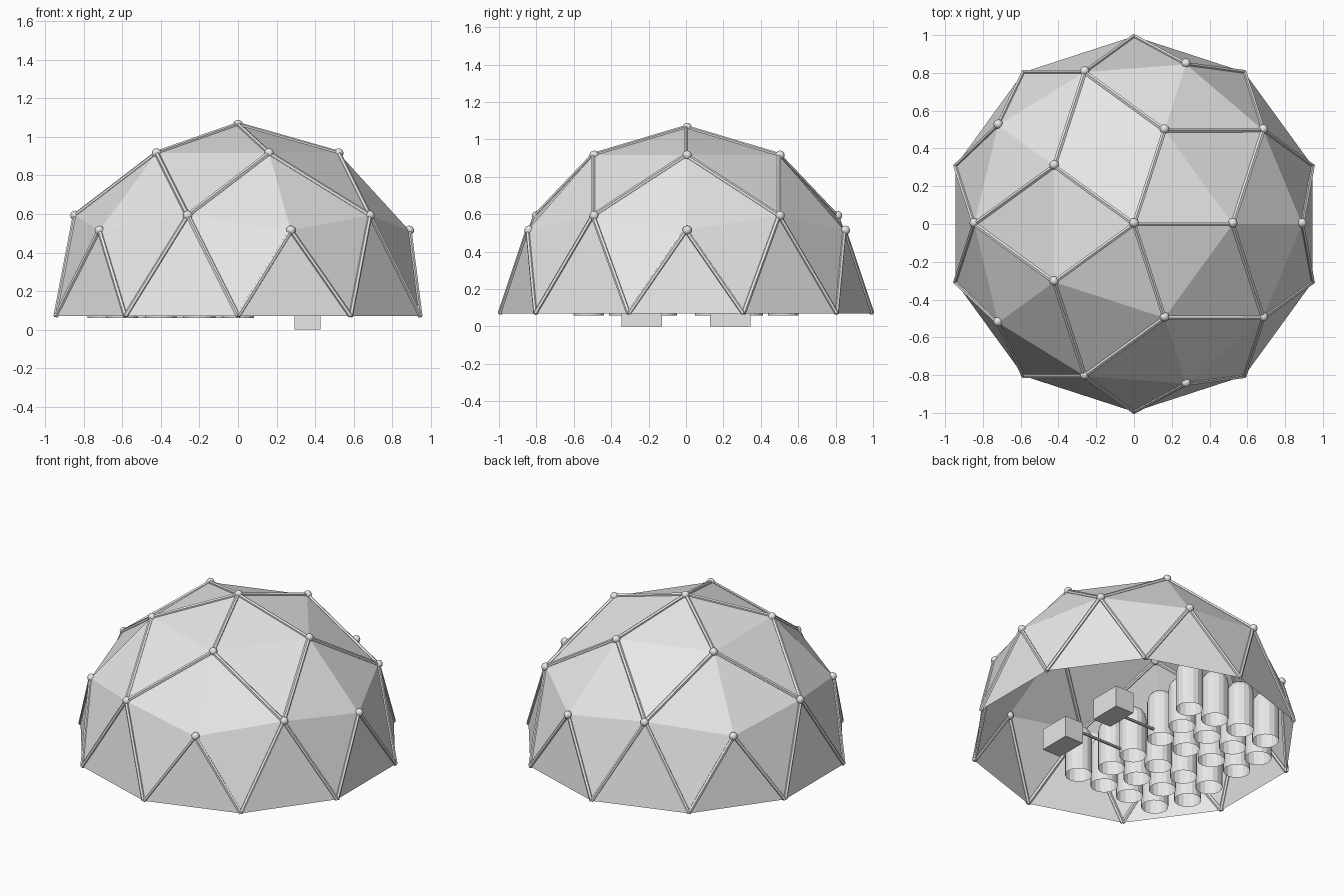
import bpy, bmesh
from math import sin, cos, radians, pi
from mathutils import Vector, Matrix

if "Cube" in bpy.data.objects:
    bpy.data.objects.remove(bpy.data.objects["Cube"])

R, BASE = 0.994, 0.07

grey = bpy.data.materials.new("light_grey")
grey.diffuse_color = (0.8, 0.8, 0.8, 1)
grey.use_nodes = True
grey.node_tree.nodes["Principled BSDF"].inputs["Base Color"].default_value = grey.diffuse_color


def finish(bm, name, smooth=False):
    me = bpy.data.meshes.new(name)
    bm.to_mesh(me)
    bm.free()
    me.materials.append(grey)
    for p in me.polygons:
        p.use_smooth = smooth
    ob = bpy.data.objects.new(name, me)
    bpy.context.collection.objects.link(ob)
    return ob


def on_sphere(z, azimuth):
    r = (1 - z * z) ** 0.5
    a = radians(azimuth)
    return Vector((r * cos(a), r * sin(a), z)) * R + Vector((0, 0, BASE))


# Dome corner points: top, upper ring, middle ring, ground ring
top = Vector((0, 0, R + BASE))
upper = [on_sphere(0.8507, 72 * i) for i in range(5)]
middle = [on_sphere(0.4472 if k % 2 == 0 else 0.5257, 36 * k) for k in range(10)]
ground = [on_sphere(0, 18 + 36 * k) for k in range(10)]

# Faceted dome panels
bm = bmesh.new()
t = bm.verts.new(top)
u = [bm.verts.new(p) for p in upper]
m = [bm.verts.new(p) for p in middle]
g = [bm.verts.new(p) for p in ground]
for i in range(5):
    n = (i + 1) % 5
    bm.faces.new((t, u[i], u[n]))
    bm.faces.new((u[i], m[2 * i + 1], u[n]))
    bm.faces.new((u[i], m[2 * i], m[2 * i + 1]))
    bm.faces.new((u[i], m[2 * i - 1], m[2 * i]))
for k in range(10):
    bm.faces.new((m[k], g[k - 1], g[k]))
    bm.faces.new((m[k], g[k], m[(k + 1) % 10]))
finish(bm, "dome_panels")


def add_rod(bm, a, b, radius, sides):
    d = b - a
    mat = d.to_track_quat('Z', 'Y').to_matrix().to_4x4()
    mat.translation = (a + b) / 2
    bmesh.ops.create_cone(bm, cap_ends=True, segments=sides, radius1=radius,
                          radius2=radius, depth=d.length, matrix=mat)


# Struts along the main panel edges
edges = [(top, p) for p in upper]
for i in range(5):
    edges += [(upper[i], middle[2 * i + 1]), (upper[i], middle[2 * i - 1])]
for k in range(10):
    edges += [(middle[k], ground[k]), (middle[k], ground[k - 1])]
bm = bmesh.new()
for a, b in edges:
    add_rod(bm, a, b, 0.013, 6)
finish(bm, "dome_struts")

# Ball joints where struts meet above the ground
bm = bmesh.new()
for p in [top] + upper + middle:
    bmesh.ops.create_uvsphere(bm, u_segments=12, v_segments=8, radius=0.025,
                              matrix=Matrix.Translation(p + Vector((0, 0.006, 0))))
finish(bm, "dome_joints", True)

# Round-topped tanks, open below, in six rows of four
TANK_R, TANK_Z, SIDES = 0.082, 0.06, 16
profile = [(TANK_R, 0)] + [(TANK_R * cos(a), 0.25 + TANK_R * sin(a))
                           for a in (0, pi / 8, pi / 4, 3 * pi / 8)]
bm = bmesh.new()
for y, x0 in ((0.52, 0), (0.33, -0.1), (0.13, -0.1)):
    for side in (-1, 1):
        for col in range(4):
            c = Vector((x0 - 0.2 * col, y * side, TANK_Z))
            rings = [[bm.verts.new(c + Vector((r * cos(2 * pi * s / SIDES),
                                               r * sin(2 * pi * s / SIDES), z)))
                      for s in range(SIDES)] for r, z in profile]
            cap = bm.verts.new(c + Vector((0, 0, 0.25 + TANK_R)))
            for s in range(SIDES):
                n = (s + 1) % SIDES
                for lo, hi in zip(rings, rings[1:]):
                    bm.faces.new((lo[s], lo[n], hi[n], hi[s]))
                bm.faces.new((rings[-1][s], rings[-1][n], cap))
finish(bm, "tanks")

# Two equipment boxes, each with a pipe to the tanks
for side, label in ((-1, "front"), (1, "back")):
    bm = bmesh.new()
    bmesh.ops.create_cube(bm, size=1)
    bmesh.ops.scale(bm, vec=(0.135, 0.215, 0.14), verts=bm.verts)
    bmesh.ops.translate(bm, vec=(0.362, 0.237 * side, 0.07), verts=bm.verts)
    finish(bm, label + "_equipment_box")
    bm = bmesh.new()
    add_rod(bm, Vector((0.30, 0.155 * side, 0.09)),
            Vector((-0.03, 0.155 * side, 0.09)), 0.009, 8)
    finish(bm, label + "_pipe")
